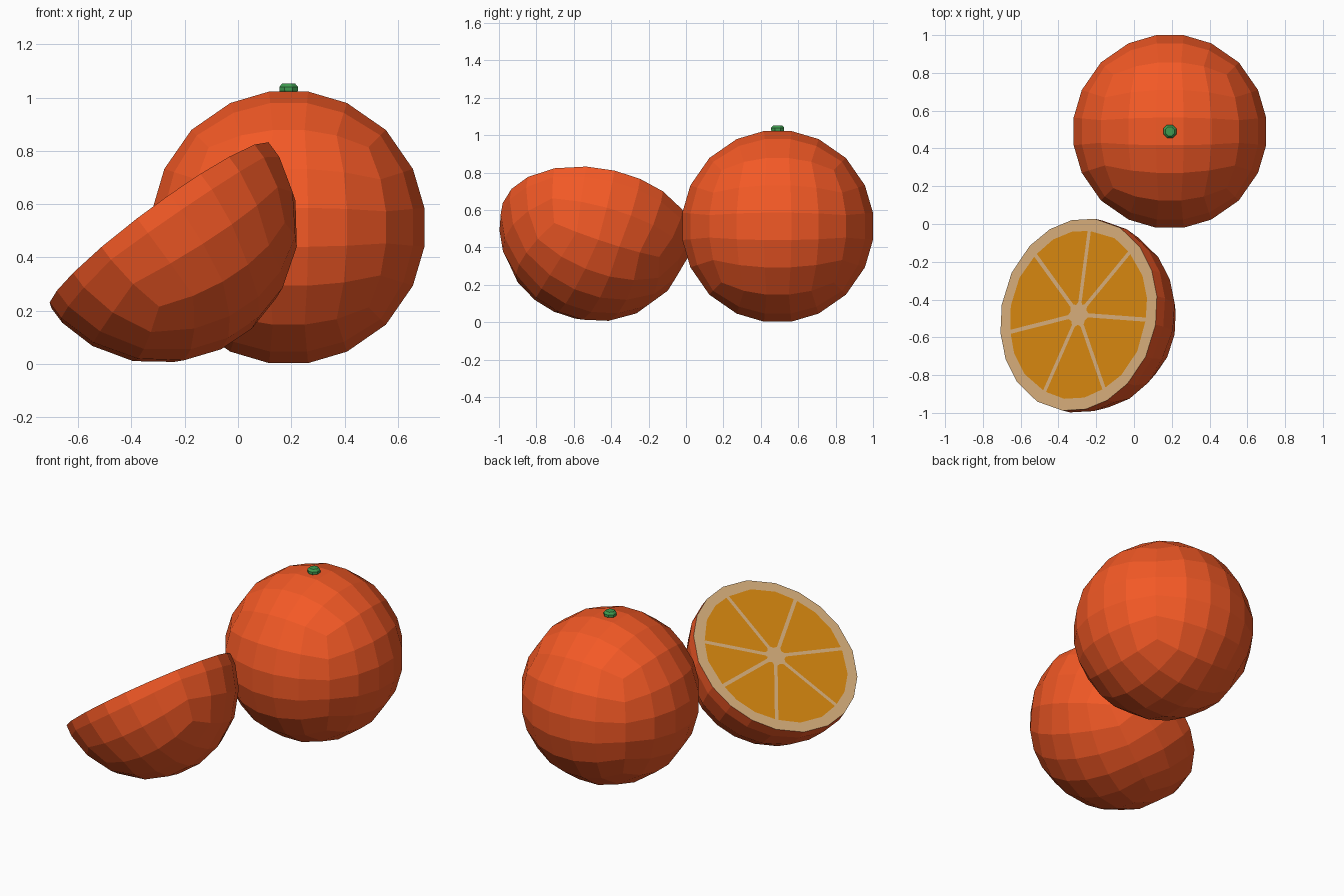
import bpy, bmesh
from math import sqrt, cos, sin, pi, atan2, asin
from mathutils import Vector, Matrix

if "Cube" in bpy.data.objects:
    bpy.data.objects.remove(bpy.data.objects["Cube"])

R = 0.52


def mat(name, rgb):
    m = bpy.data.materials.new(name)
    m.diffuse_color = (*rgb, 1)
    m.use_nodes = True
    m.node_tree.nodes["Principled BSDF"].inputs["Base Color"].default_value = m.diffuse_color
    return m


PEEL = mat("peel", (0.90, 0.100, 0.019))
PITH = mat("pith", (0.69, 0.43, 0.20))
FLESH = mat("flesh", (0.69, 0.25, 0.005))
GREEN = mat("stem_green", (0.05, 0.33, 0.08))


def add(name, bm, mats, matrix=Matrix()):
    bmesh.ops.transform(bm, matrix=matrix, verts=bm.verts)
    me = bpy.data.meshes.new(name)
    bm.to_mesh(me)
    bm.free()
    for m in mats:
        me.materials.append(m)
    ob = bpy.data.objects.new(name, me)
    bpy.context.collection.objects.link(ob)
    return ob


def round_cube():
    """Cube with 5 x 5 faces per side, spread evenly onto a sphere."""
    bm = bmesh.new()
    bmesh.ops.create_cube(bm, size=2)
    bmesh.ops.subdivide_edges(bm, edges=bm.edges[:], cuts=4, use_grid_fill=True)
    for v in bm.verts:
        x, y, z = (c * c for c in v.co)
        v.co = R * Vector((v.co.x * sqrt(1 - y / 2 - z / 2 + y * z / 3),
                           v.co.y * sqrt(1 - x / 2 - z / 2 + x * z / 3),
                           v.co.z * sqrt(1 - x / 2 - y / 2 + x * y / 3)))
    return bm


# whole fruit
add("whole_orange", round_cube(), [PEEL], Matrix.Translation((0.19, 0.49, 0.513)))

# stem: small eight-sided button
bm = bmesh.new()
rings = [[bm.verts.new((r * cos((k + .5) * pi / 4), r * sin((k + .5) * pi / 4), z)) for k in range(8)]
         for r, z in ((0.030, 1.015), (0.038, 1.026), (0.038, 1.040), (0.026, 1.053))]
for a, b in zip(rings, rings[1:]):
    for k in range(8):
        bm.faces.new((a[k], a[k - 7], b[k - 7], b[k]))
bm.faces.new(rings[-1])
bm.faces.new(rings[0][::-1])
add("stem", bm, [GREEN], Matrix.Translation((0.19, 0.49, 0)))

# placement of the cut half: local z is the cut normal, a cube corner lies along diag
n = Vector((-0.59, 0.14, 0.795)).normalized()
diag = Vector((-0.334, -0.717, -0.136))
diag = (diag - n * diag.dot(n)).normalized()
ax = (Matrix.Rotation(pi / 4, 3, n) @ diag).normalized()
ay = n.cross(ax)
rot = Matrix((ax, ay, n)).transposed()
place = Matrix.Translation((-0.293, -0.48, 0.521)) @ rot.to_4x4()

# half fruit: lower hemisphere closed with a pith face
bm = round_cube()
bmesh.ops.bisect_plane(bm, geom=bm.verts[:] + bm.edges[:] + bm.faces[:],
                       plane_co=(0, 0, 0), plane_no=(0, 0, 1), clear_outer=True)
rim = sorted((v for v in bm.verts if abs(v.co.z) < 1e-5), key=lambda v: atan2(v.co.y, v.co.x))
rim_co = [v.co.copy() for v in rim]
bm.faces.new(rim).material_index = 1
add("half_orange", bm, [PEEL, PITH], place)

# flesh segments between spokes (spoke ends read as plan offsets from the centre)
spokes = []
for dx, dy in ((-.233, .323), (.058, .444), (.27, .328), (.349, -.026),
               (.132, -.381), (-.175, -.397), (-.355, -.09)):
    d = rot.transposed() @ Vector((dx, dy, -(n.x * dx + n.y * dy) / n.z))
    spokes.append(atan2(d.y, d.x))
spokes.sort()
W, INNER, OUTER, LIFT = 0.011, 0.055, 0.447, 0.003
bm = bmesh.new()
for i, a0 in enumerate(spokes):
    a1 = spokes[(i + 1) % 7] + (2 * pi if i == 6 else 0)
    pt = lambda r, a: Vector((r * cos(a), r * sin(a), LIFT))
    edge = lambda r: asin(W / r)
    outline = [pt(INNER + .012, a0 + edge(INNER + .012)), pt(OUTER, a0 + edge(OUTER))]
    inside = []
    for c in rim_co:
        a = (atan2(c.y, c.x) - a0) % (2 * pi)
        if 0.06 < a < a1 - a0 - 0.06:
            inside.append((a, pt(c.length * 0.878, a0 + a)))
    outline += [p for _, p in sorted(inside, key=lambda t: t[0])]
    outline += [pt(OUTER, a1 - edge(OUTER)), pt(INNER + .012, a1 - edge(INNER + .012)),
                pt(INNER, (a0 + a1) / 2)]
    bm.faces.new([bm.verts.new(p) for p in outline])
add("flesh_segments", bm, [FLESH], place)
